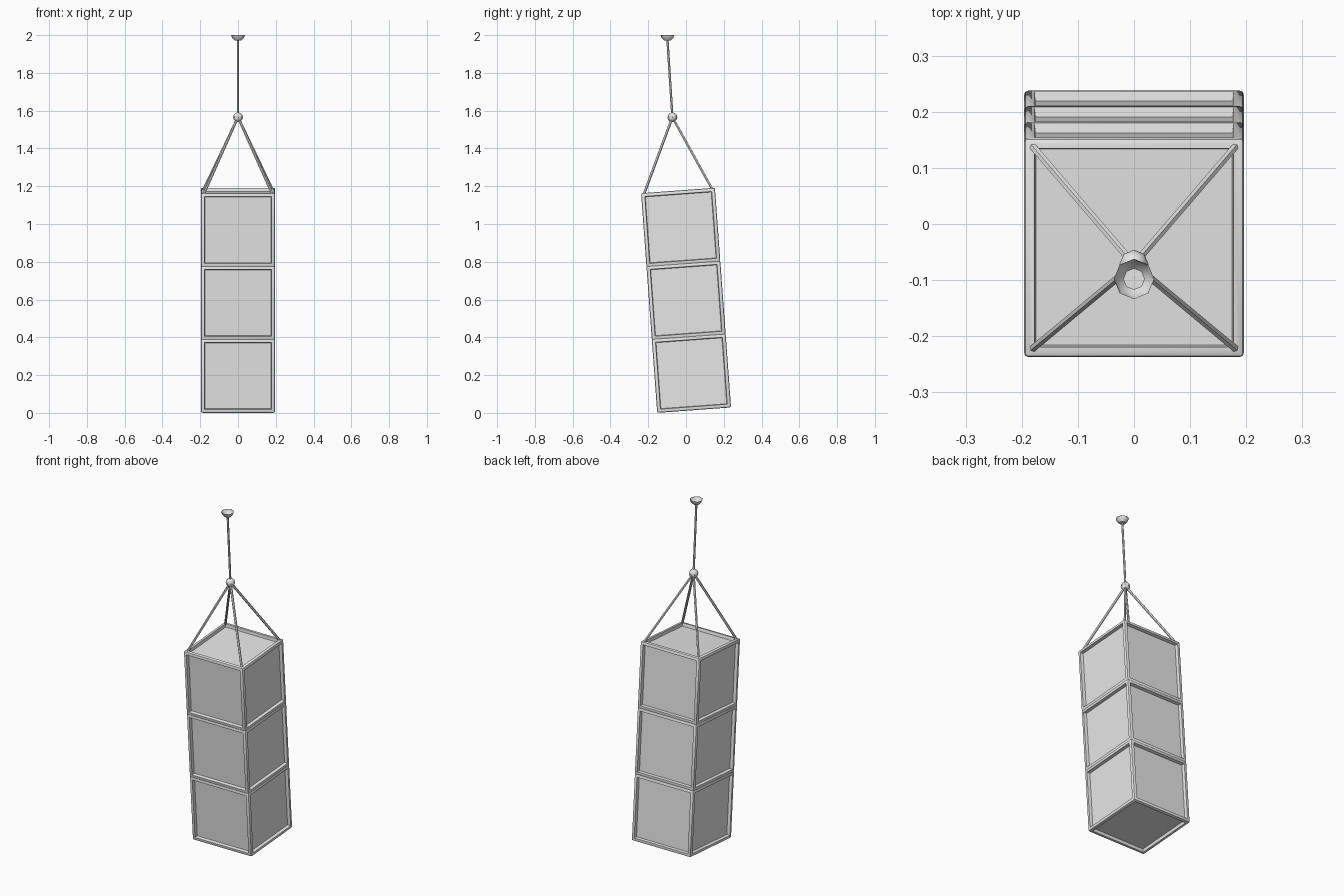
import bpy, bmesh, math
from mathutils import Matrix, Vector

if "Cube" in bpy.data.objects:
    bpy.data.objects.remove(bpy.data.objects["Cube"], do_unlink=True)

grey = bpy.data.materials.new("plain grey")
grey.use_nodes = True
grey.diffuse_color = (0.8, 0.8, 0.8, 1)
grey.node_tree.nodes["Principled BSDF"].inputs["Base Color"].default_value = grey.diffuse_color

SIZE, PITCH = 0.392, 0.387
HALF = SIZE / 2
# The hanging stack swings by a few degrees
SWING = Matrix.Translation((0, 0.043, 0.0145)) @ Matrix.Rotation(math.radians(4.2), 4, 'X')


def finish(name, bm, matrix=Matrix(), smooth=True):
    mesh = bpy.data.meshes.new(name)
    bm.to_mesh(mesh)
    bm.free()
    mesh.materials.append(grey)
    obj = bpy.data.objects.new(name, mesh)
    obj.matrix_world = matrix
    bpy.context.collection.objects.link(obj)
    if smooth:
        bpy.ops.object.select_all(action='DESELECT')
        obj.select_set(True)
        bpy.context.view_layer.objects.active = obj
        bpy.ops.object.shade_smooth_by_angle(angle=math.radians(40))
    return obj


def crate(name, level):
    bm = bmesh.new()
    bmesh.ops.create_cube(bm, size=SIZE)
    outer = bm.edges[:]
    # Border frame, then a sunken panel on all six sides
    panels = bm.faces[:]
    bmesh.ops.inset_individual(bm, faces=panels, thickness=0.026)
    bmesh.ops.inset_individual(bm, faces=panels, thickness=0.004, depth=-0.018)
    bmesh.ops.bevel(bm, geom=outer, offset=0.008, segments=2, profile=0.5, affect='EDGES')
    place = SWING @ Matrix.Translation((0, 0, HALF + level * PITCH))
    finish(name, bm, place)


def rope(name, start, end, radius):
    start, end = Vector(start), Vector(end)
    axis = end - start
    bm = bmesh.new()
    bmesh.ops.create_cone(bm, cap_ends=True, segments=6, radius1=radius, radius2=radius,
                          depth=axis.length)
    turn = axis.to_track_quat('Z', 'Y').to_matrix().to_4x4()
    finish(name, bm, Matrix.Translation((start + end) / 2) @ turn, smooth=False)


# Three stacked crates
for i, label in enumerate(("lower", "middle", "upper")):
    crate(label + "_crate", i)

# Four sling ropes from the top corners to the knot
knot = Vector((0, -0.072, 1.565))
top = 2 * PITCH + SIZE - 0.004
for x, side in ((1, "left"), (-1, "right")):
    for y, end in ((-1, "front"), (1, "back")):
        corner = SWING @ Vector((x * 0.18, y * 0.18, top))
        rope(f"{end}_{side}_sling_rope", corner, knot, 0.007)

# Knot ball
bm = bmesh.new()
bmesh.ops.create_uvsphere(bm, u_segments=8, v_segments=6, radius=0.026)
finish("knot_ball", bm, Matrix.Translation(knot))

# Main rope up to the open ceiling cup
anchor = Vector((0, -0.098, 1.972))
rope("main_rope", knot, anchor, 0.006)
bm = bmesh.new()
rings = []
for radius, z in ((0.019, 0), (0.031, 0.013), (0.036, 0.028)):
    ring = [bm.verts.new((radius * math.cos(a * math.tau / 8), radius * math.sin(a * math.tau / 8), z))
            for a in range(8)]
    if rings:
        for a in range(8):
            b = (a + 1) % 8
            bm.faces.new((rings[-1][a], rings[-1][b], ring[b], ring[a]))
    else:
        bm.faces.new(ring[::-1])
    rings.append(ring)
finish("ceiling_cup", bm, Matrix.Translation(anchor))
